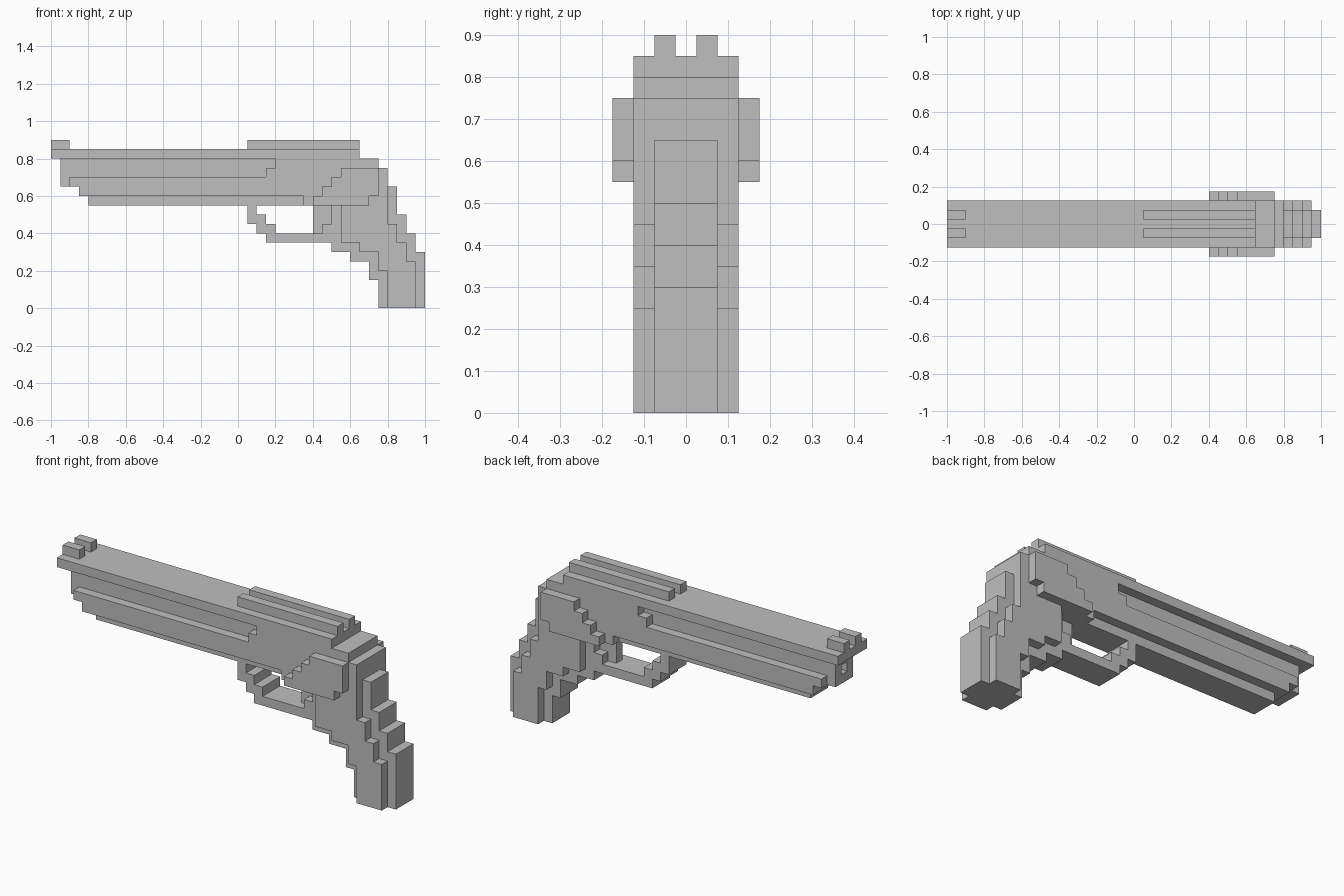
import bpy
import bmesh

cube = bpy.data.objects.get("Cube")
if cube:
    bpy.data.objects.remove(cube, do_unlink=True)

grey = bpy.data.materials.new("plain grey")
grey.use_nodes = True
GREY = (0.52, 0.52, 0.52, 1)
grey.diffuse_color = GREY
grey.node_tree.nodes["Principled BSDF"].inputs["Base Color"].default_value = GREY


def extrude(name, outline, y0, y1):
    """Extrude an (x, z) outline from y0 to y1."""
    bm = bmesh.new()
    face = bm.faces.new([bm.verts.new((x, y0, z)) for x, z in outline])
    moved = bmesh.ops.extrude_face_region(bm, geom=[face])["geom"]
    verts = [v for v in moved if isinstance(v, bmesh.types.BMVert)]
    bmesh.ops.translate(bm, verts=verts, vec=(0, y1 - y0, 0))
    bmesh.ops.recalc_face_normals(bm, faces=bm.faces)
    mesh = bpy.data.meshes.new(name)
    bm.to_mesh(mesh)
    bm.free()
    mesh.materials.append(grey)
    obj = bpy.data.objects.new(name, mesh)
    bpy.context.collection.objects.link(obj)
    return obj


def rect(x0, x1, z0, z1):
    return [(x0, z0), (x1, z0), (x1, z1), (x0, z1)]


def pair(name, outline, y0, y1):
    """One part on each side of the centre plane."""
    extrude(name + "_front", outline, -y1, -y0)
    extrude(name + "_back", outline, y0, y1)


# Half widths of the three layers
SLIM, CORE, WIDE, PLATE = 0.025, 0.075, 0.125, 0.175

# Top strap with its sights
extrude("top_strap", rect(-1, 0.65, 0.8, 0.85), -WIDE, WIDE)
pair("front_sight", rect(-1, -0.9, 0.85, 0.9), SLIM, CORE)
pair("rear_rail", rect(0.05, 0.65, 0.85, 0.9), SLIM, CORE)

# Narrow barrel, stepped under the muzzle, with a square bore
barrel = extrude("barrel", [
    (-0.95, 0.8), (-0.95, 0.65), (-0.85, 0.65), (-0.85, 0.6), (-0.8, 0.6),
    (-0.8, 0.55), (0.4, 0.55), (0.4, 0.8)], -CORE, CORE)
bore = extrude("bore_cutter", rect(-1.0, -0.8, 0.7, 0.75), -SLIM, SLIM)
bore.hide_render = True
bore.hide_set(True)
cut = barrel.modifiers.new("bore", "BOOLEAN")
cut.operation = "DIFFERENCE"
cut.solver = "EXACT"
cut.object = bore
bpy.context.view_layer.objects.active = barrel
barrel.select_set(True)
bpy.ops.object.modifier_apply(modifier=cut.name)
bpy.data.objects.remove(bore, do_unlink=True)

# Wide frame that runs forward as a fore-end
extrude("frame", [
    (-0.9, 0.7), (-0.9, 0.65), (-0.85, 0.65), (-0.85, 0.6), (0.35, 0.6),
    (0.35, 0.55), (0.8, 0.55), (0.8, 0.75), (0.75, 0.75), (0.75, 0.8),
    (0.2, 0.8), (0.2, 0.75), (0.15, 0.75), (0.15, 0.7)], -WIDE, WIDE)

# Raised plates on both sides of the frame
pair("side_plate", [
    (0.4, 0.55), (0.7, 0.55), (0.7, 0.6), (0.75, 0.6), (0.75, 0.75),
    (0.55, 0.75), (0.55, 0.7), (0.5, 0.7), (0.5, 0.65), (0.45, 0.65),
    (0.45, 0.6), (0.4, 0.6)], WIDE, PLATE)

# Wide stepped grip
extrude("grip", [
    (0.55, 0.55), (0.55, 0.35), (0.65, 0.35), (0.65, 0.3), (0.75, 0.3),
    (0.75, 0.2), (0.8, 0.2), (0.8, 0), (0.95, 0), (0.95, 0.25), (0.9, 0.25),
    (0.9, 0.35), (0.85, 0.35), (0.85, 0.45), (0.8, 0.45), (0.8, 0.55)],
    -WIDE, WIDE)

# Narrow core standing proud of the grip, continuing into the guard
extrude("grip_core_and_guard", [
    (0.05, 0.55), (0.05, 0.45), (0.1, 0.45), (0.1, 0.4), (0.15, 0.4),
    (0.15, 0.35), (0.5, 0.35), (0.5, 0.3), (0.6, 0.3), (0.6, 0.25),
    (0.7, 0.25), (0.7, 0.15), (0.75, 0.15), (0.75, 0), (1, 0), (1, 0.3),
    (0.95, 0.3), (0.95, 0.4), (0.9, 0.4), (0.9, 0.5), (0.85, 0.5),
    (0.85, 0.65), (0.75, 0.65), (0.75, 0.55), (0.5, 0.55), (0.5, 0.45),
    (0.45, 0.45), (0.45, 0.4), (0.2, 0.4), (0.2, 0.45), (0.15, 0.45),
    (0.15, 0.5), (0.1, 0.5), (0.1, 0.55)], -CORE, CORE)

# Trigger
extrude("trigger", [
    (0.4, 0.55), (0.4, 0.4), (0.45, 0.4), (0.45, 0.45), (0.5, 0.45),
    (0.5, 0.55)], -SLIM, SLIM)
